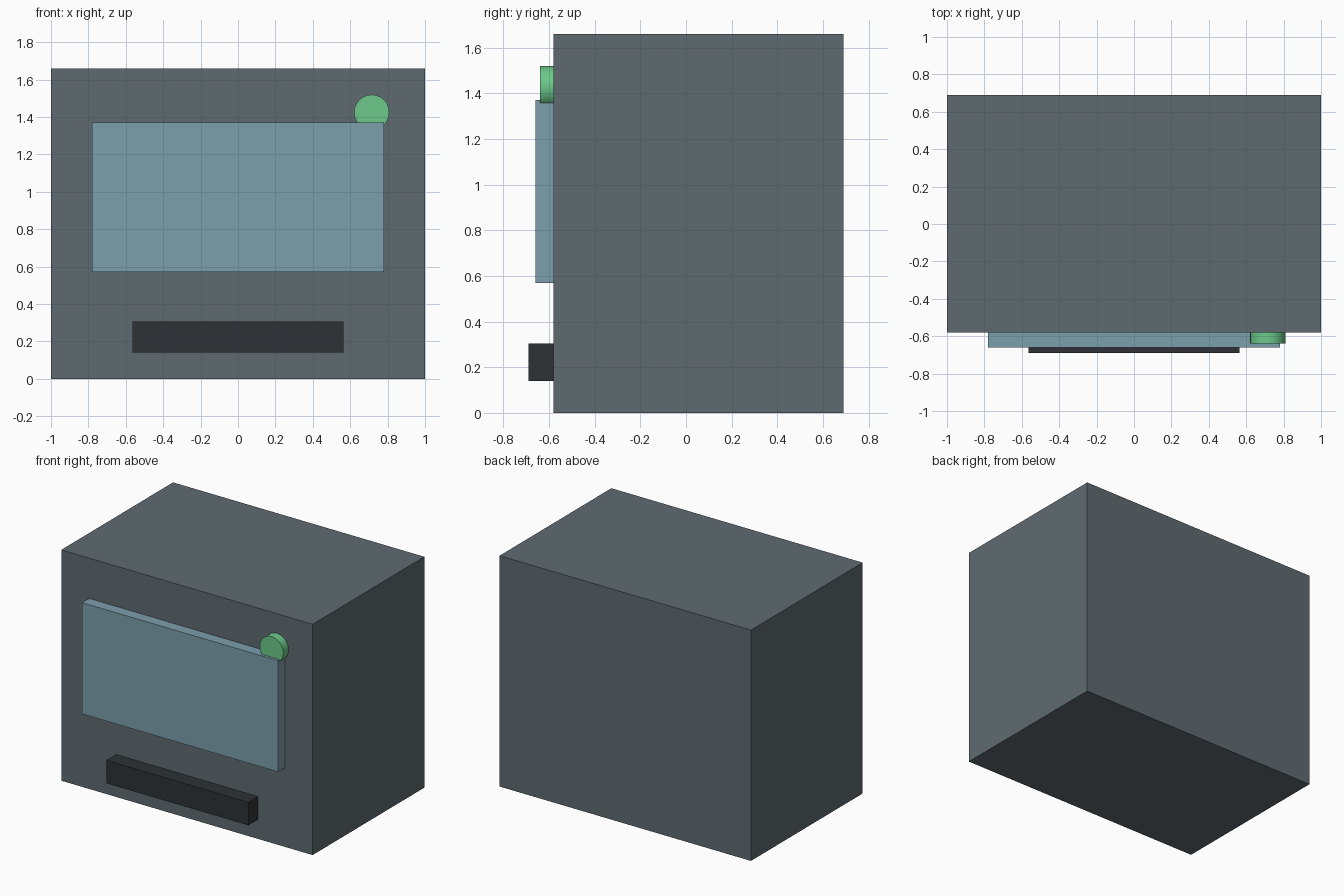
import bpy
from math import radians

if "Cube" in bpy.data.objects:
    bpy.data.objects.remove(bpy.data.objects["Cube"])


def material(name, hex_color):
    lin = []
    for i in (0, 2, 4):
        c = int(hex_color[i:i + 2], 16) / 255
        lin.append(c / 12.92 if c <= 0.04045 else ((c + 0.055) / 1.055) ** 2.4)
    m = bpy.data.materials.new(name)
    m.diffuse_color = (*lin, 1)
    m.use_nodes = True
    m.node_tree.nodes["Principled BSDF"].inputs["Base Color"].default_value = m.diffuse_color
    return m


def box(name, x, y, z, mat):
    """Box spanning the (min, max) pairs given for each axis."""
    spans = (x, y, z)
    bpy.ops.mesh.primitive_cube_add(size=1, location=[(a + b) / 2 for a, b in spans])
    ob = bpy.context.object
    ob.name = name
    ob.scale = [b - a for a, b in spans]
    bpy.ops.object.transform_apply(location=False, rotation=False, scale=True)
    ob.data.materials.append(mat)
    return ob


FRONT = -0.58  # front plane of the cabinet

# Cabinet body
box("cabinet", (-1, 1), (FRONT, 0.69), (0, 1.66), material("slate", "5f6b70"))

# Raised screen panel
box("screen", (-0.78, 0.78), (-0.66, FRONT), (0.57, 1.37), material("glass_blue", "7c9fab"))

# Tray bar below the screen
box("tray_bar", (-0.565, 0.565), (-0.69, FRONT), (0.14, 0.305), material("charcoal", "2d3235"))

# Round button overlapping the screen's top right corner
bpy.ops.mesh.primitive_cylinder_add(vertices=24, radius=0.094, depth=0.06,
                                    location=(0.715, -0.61, 1.425),
                                    rotation=(radians(90), 0, 0))
button = bpy.context.object
button.name = "button"
button.data.materials.append(material("green", "6cc88a"))
bpy.ops.object.shade_smooth_by_angle(angle=radians(35))
